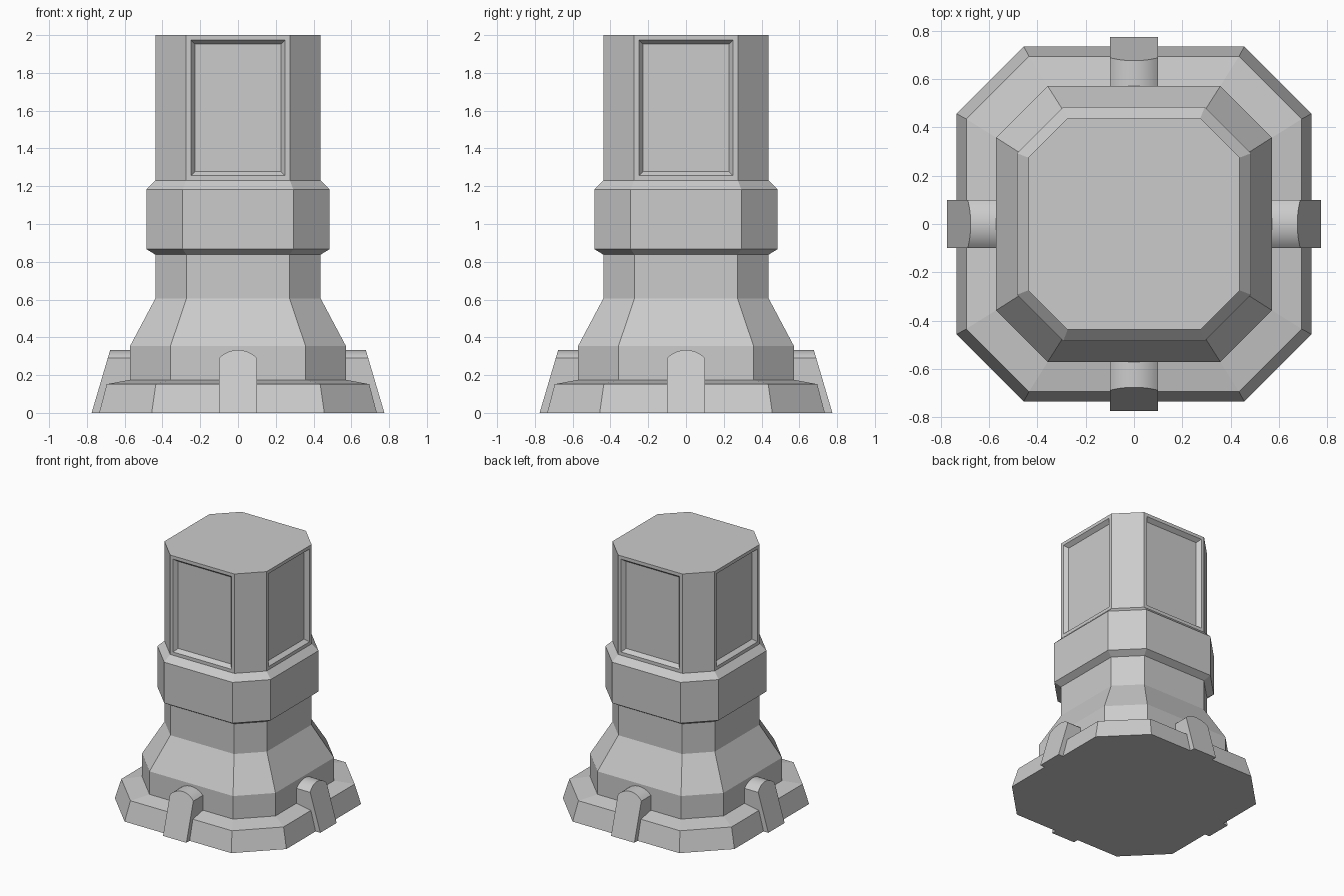
import bpy, bmesh, math
from mathutils import Matrix

if "Cube" in bpy.data.objects:
    bpy.data.objects.remove(bpy.data.objects["Cube"])


def finish(bm, name):
    bmesh.ops.recalc_face_normals(bm, faces=bm.faces)
    me = bpy.data.meshes.new(name)
    bm.to_mesh(me)
    bm.free()
    ob = bpy.data.objects.new(name, me)
    bpy.context.collection.objects.link(ob)
    return ob


def loft(bm, loops):
    """Skin a stack of closed loops and cap both ends."""
    rings = [[bm.verts.new(p) for p in loop] for loop in loops]
    n = len(rings[0])
    for a, b in zip(rings, rings[1:]):
        for i in range(n):
            j = (i + 1) % n
            bm.faces.new((a[i], a[j], b[j], b[i]))
    bm.faces.new(rings[0][::-1])
    bm.faces.new(rings[-1])


def octagon(h, c, z):
    """Chamfered square: half width h, half length of the flat c."""
    return [(h, -c, z), (h, c, z), (c, h, z), (-c, h, z),
            (-h, c, z), (-h, -c, z), (-c, -h, z), (c, -h, z)]


# Column: plinth, flared skirt, neck, band and shaft
profile = [(0.735, 0.457, 0), (0.695, 0.435, 0.152), (0.572, 0.358, 0.175),
           (0.572, 0.358, 0.353), (0.438, 0.273, 0.605), (0.438, 0.273, 0.838),
           (0.485, 0.293, 0.867), (0.485, 0.293, 1.183),
           (0.438, 0.275, 1.23), (0.438, 0.275, 2.0)]
bm = bmesh.new()
loft(bm, [octagon(*p) for p in profile])
bmesh.ops.recalc_face_normals(bm, faces=bm.faces)

# Recessed panels on the four wide shaft faces
panels = [f for f in bm.faces if f.calc_center_median().z > 1.5
          and max(abs(f.normal.x), abs(f.normal.y)) > 0.99]
bmesh.ops.inset_individual(bm, faces=panels, thickness=0.036)
bmesh.ops.inset_individual(bm, faces=panels, thickness=0.032, depth=-0.03)
finish(bm, "column")

# Arched buttress feet on each side
half, spring, rise, steps = 0.1, 0.29, 0.043, 12
radius = (half ** 2 + rise ** 2) / (2 * rise)
sweep = math.asin(half / radius)
section = [(-half, 0), (half, 0)]
for i in range(steps + 1):
    a = sweep * (1 - 2 * i / steps)
    section.append((radius * math.sin(a),
                    spring + rise - radius + radius * math.cos(a)))

for k, side in enumerate(("front", "right", "back", "left")):
    bm = bmesh.new()
    loft(bm, [[(x, -0.775 + 0.295 * z, z) for x, z in section],
              [(x, -0.5, z) for x, z in section]])
    bm.transform(Matrix.Rotation(k * math.pi / 2, 4, 'Z'))
    foot = finish(bm, side + "_foot")
    bpy.ops.object.select_all(action='DESELECT')
    foot.select_set(True)
    bpy.context.view_layer.objects.active = foot
    bpy.ops.object.shade_smooth_by_angle(angle=math.radians(30))
